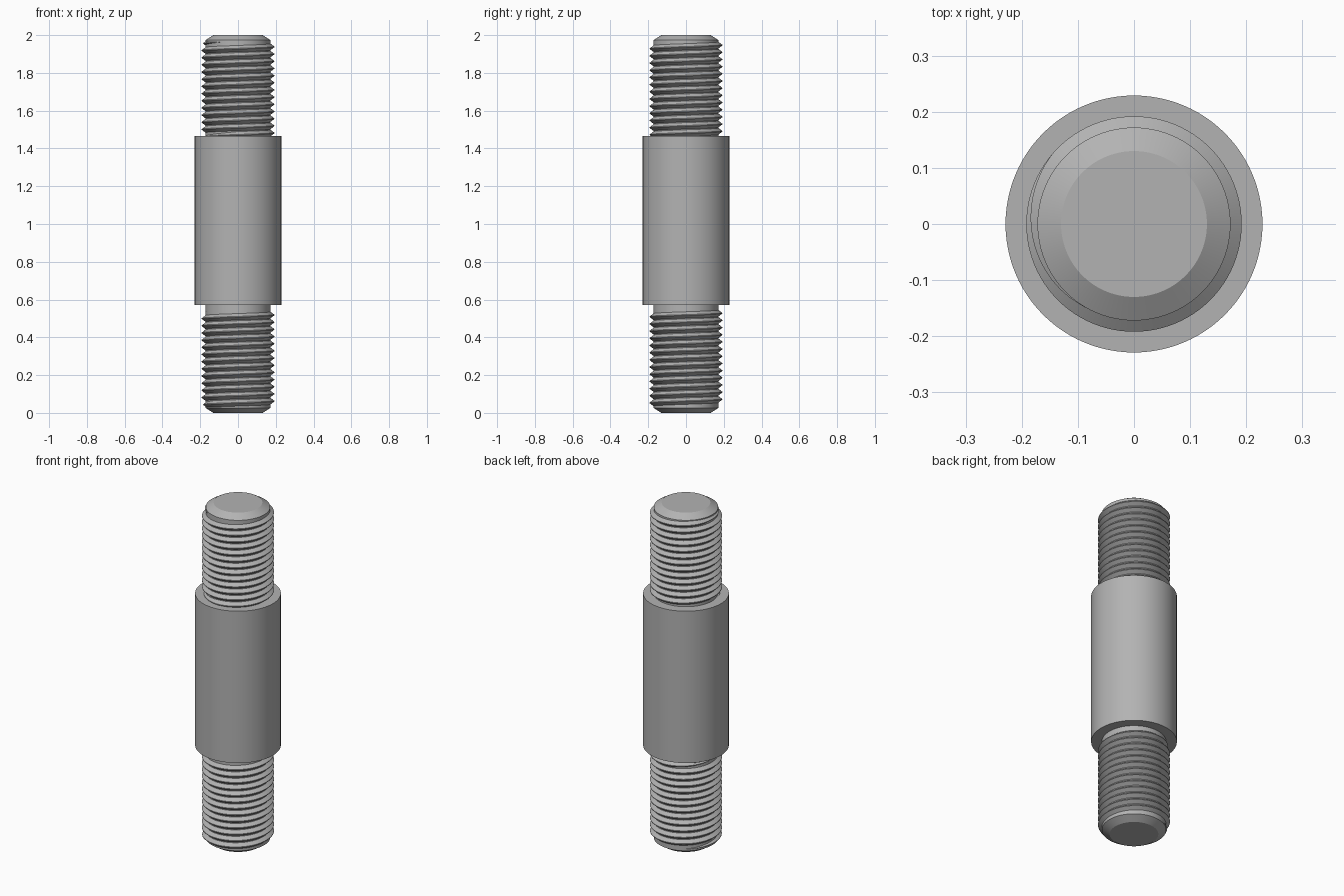
import bpy, bmesh
from math import sin, cos, pi, radians

cube = bpy.data.objects.get("Cube")
if cube:
    bpy.data.objects.remove(cube, do_unlink=True)

STEPS = 96            # segments per turn
CORE, CREST, BODY = 0.172, 0.192, 0.229
PITCH = 0.038

steel = bpy.data.materials.new("steel_grey")
steel.use_nodes = True
grey = (0.45, 0.45, 0.45, 1)
steel.diffuse_color = grey
steel.node_tree.nodes["Principled BSDF"].inputs["Base Color"].default_value = grey


def finish(bm, name):
    bmesh.ops.recalc_face_normals(bm, faces=bm.faces)
    mesh = bpy.data.meshes.new(name)
    bm.to_mesh(mesh)
    bm.free()
    mesh.materials.append(steel)
    obj = bpy.data.objects.new(name, mesh)
    bpy.context.collection.objects.link(obj)
    bpy.ops.object.select_all(action='DESELECT')
    obj.select_set(True)
    bpy.context.view_layer.objects.active = obj
    bpy.ops.object.shade_smooth_by_angle(angle=radians(25))
    return obj


def bridge_rings(bm, rings, closed):
    for a, b in zip(rings, rings[1:]):
        n = len(a)
        for i in range(n if closed else n - 1):
            j = (i + 1) % n
            bm.faces.new((a[i], a[j], b[j], b[i]))
    bm.faces.new(rings[0])
    bm.faces.new(rings[-1])


def turned(name, profile):
    """Solid of revolution from (radius, z) points."""
    bm = bmesh.new()
    rings = [[bm.verts.new((r * cos(2 * pi * i / STEPS), r * sin(2 * pi * i / STEPS), z))
              for i in range(STEPS)] for r, z in profile]
    bridge_rings(bm, rings, True)
    return finish(bm, name)


def thread(name, z_end, end_angle, turns, flip):
    """Right-handed V ridge that fades into the core at both ends."""
    bm = bmesh.new()
    total = int(turns * STEPS)
    fade = STEPS * 0.28
    rings = []
    for k in range(total + 1):
        size = max(0.02, min(1, k / fade, (total - k) / fade))
        back = (total - k) / STEPS
        ang, z = end_angle - 2 * pi * back, z_end - PITCH * back
        half = PITCH * 0.47 * size
        tip = CORE + (CREST - CORE) * size
        section = [(CORE - 0.004, -half), (CORE - 0.001, -half), (tip, -0.002 * size),
                   (tip, 0.002 * size), (CORE - 0.001, half), (CORE - 0.004, half)]
        ring = []
        for r, dz in section:
            x, y, h = r * cos(ang), r * sin(ang), z + dz
            # Half turn about the x axis gives the opposite end
            ring.append(bm.verts.new((x, -y, 2 - h) if flip else (x, y, h)))
        rings.append(ring)
    bridge_rings(bm, rings, True)
    return finish(bm, name)


# Chamfered rod running the full height
turned("core_rod", [(0.13, 0), (CORE, 0.026), (CORE, 1.974), (0.13, 2)])

# Wide plain collar in the middle
turned("centre_body", [(BODY, 0.57), (BODY, 1.465)])

# Threads at both ends
thread("upper_thread", 1.963, radians(240), 13.2, False)
thread("lower_thread", 1.963, radians(240), 13.2, True)
